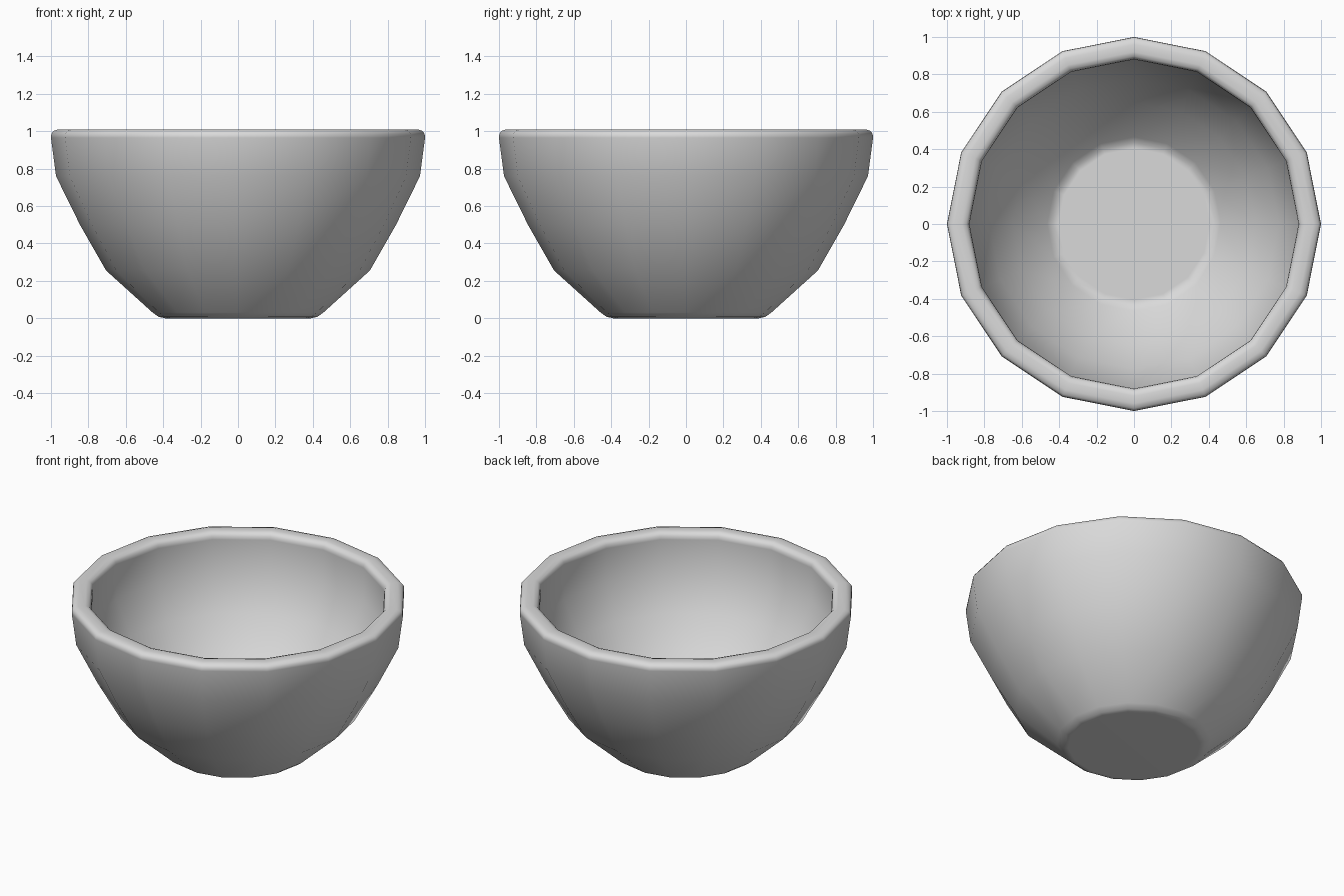
import bpy
import bmesh
from math import cos, sin, tau

SIDES = 16

cube = bpy.data.objects.get("Cube")
if cube:
    bpy.data.objects.remove(cube, do_unlink=True)

# Plain grey clay
clay = bpy.data.materials.new("light grey")
clay.use_nodes = True
grey = (0.7, 0.7, 0.7, 1)
clay.diffuse_color = grey
clay.node_tree.nodes["Principled BSDF"].inputs["Base Color"].default_value = grey

# Wall profile as (radius, height), with rounded bevels at foot, rim and floor
outer = [(0.39, 0.0), (0.425, 0.008), (0.457, 0.031),
         (0.705, 0.255), (0.845, 0.5), (0.973, 0.76)]
rim = [(1.0, 0.965), (0.998, 0.985), (0.986, 1.002), (0.96, 1.01),
       (0.92, 1.01), (0.897, 1.003), (0.884, 0.987), (0.88, 0.965)]
inner = [(0.882, 0.745), (0.775, 0.53), (0.65, 0.33),
         (0.465, 0.157), (0.435, 0.138), (0.405, 0.13)]


def lathe(name, profile, material):
    """Turn a profile around z and close both ends with flat caps."""
    bm = bmesh.new()
    rings = [[bm.verts.new((r * cos(tau * i / SIDES), r * sin(tau * i / SIDES), z))
              for i in range(SIDES)] for r, z in profile]
    for low, high in zip(rings, rings[1:]):
        for i in range(SIDES):
            j = (i + 1) % SIDES
            bm.faces.new((low[i], low[j], high[j], high[i]))
    bm.faces.new(rings[0][::-1])
    bm.faces.new(rings[-1])
    bmesh.ops.recalc_face_normals(bm, faces=bm.faces)
    for face in bm.faces:
        face.smooth = True
    mesh = bpy.data.meshes.new(name)
    bm.to_mesh(mesh)
    bm.free()
    mesh.materials.append(material)
    obj = bpy.data.objects.new(name, mesh)
    bpy.context.collection.objects.link(obj)
    return obj


# Bowl, with large faces keeping their flat shading next to the bevels
bowl = lathe("bowl", outer + rim + inner, clay)
weighted = bowl.modifiers.new("weighted normals", 'WEIGHTED_NORMAL')
weighted.keep_sharp = True
